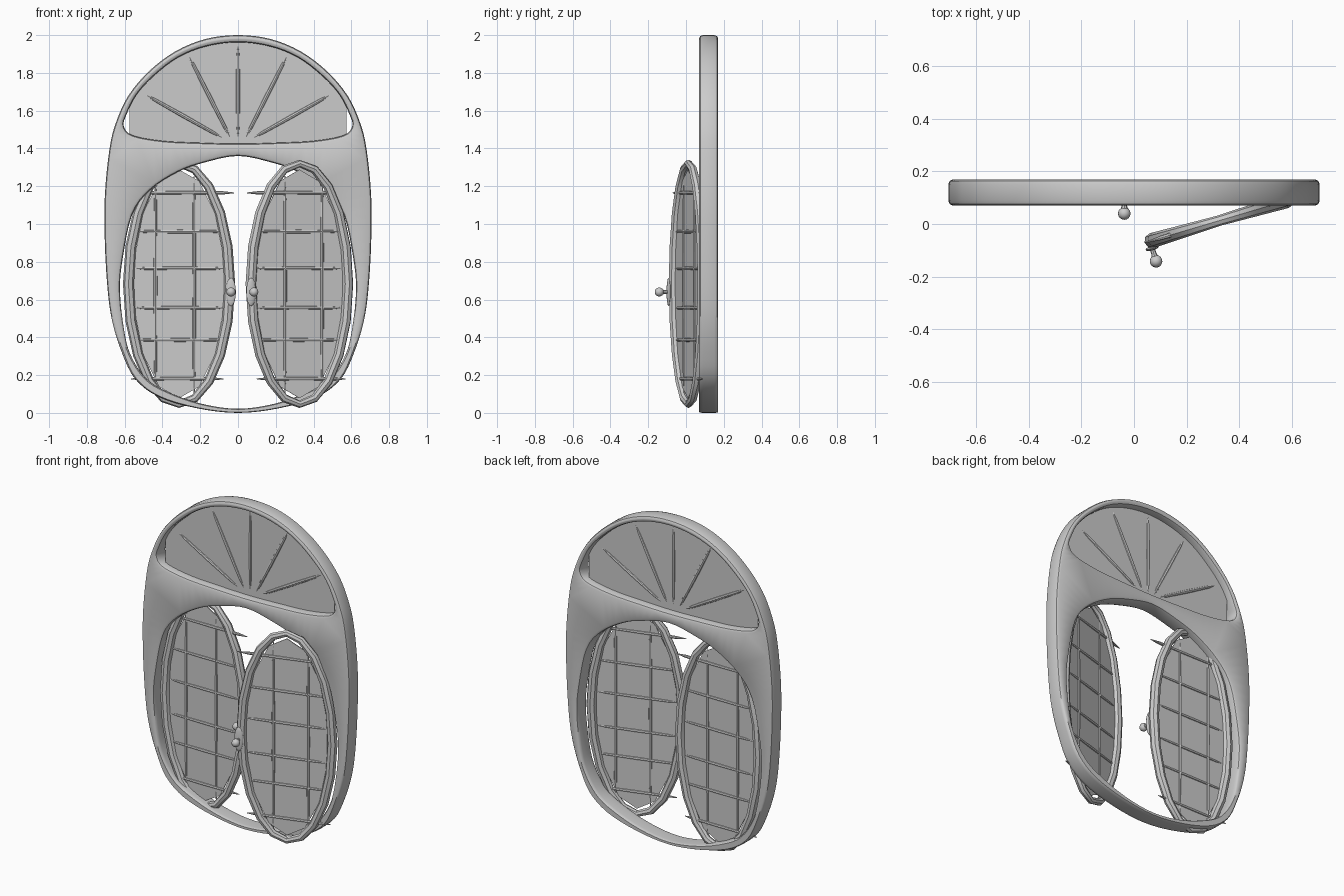
import bpy, bmesh, math
from mathutils import Matrix, Vector

cube = bpy.data.objects.get("Cube")
if cube:
    bpy.data.objects.remove(cube)

grey = bpy.data.materials.new("plain_grey")
grey.use_nodes = True
grey.diffuse_color = (0.6, 0.6, 0.6, 1)
grey.node_tree.nodes["Principled BSDF"].inputs["Base Color"].default_value = (0.6, 0.6, 0.6, 1)

MID = 0.12          # depth of the frame's middle plane


def finish(obj, matrix=None, angle=40):
    """Colour, place and smooth one part."""
    obj.data.materials.clear()
    obj.data.materials.append(grey)
    if matrix:
        obj.matrix_world = matrix
    bpy.ops.object.select_all(action="DESELECT")
    obj.select_set(True)
    bpy.context.view_layer.objects.active = obj
    bpy.ops.object.shade_smooth_by_angle(angle=math.radians(angle))
    return obj


def from_bmesh(name, bm, matrix=None):
    bmesh.ops.recalc_face_normals(bm, faces=bm.faces[:])
    mesh = bpy.data.meshes.new(name)
    bm.to_mesh(mesh)
    bm.free()
    obj = bpy.data.objects.new(name, mesh)
    bpy.context.collection.objects.link(obj)
    return finish(obj, matrix)


def tube(name, points, radii, cyclic=False, matrix=None):
    """Round bar along a path, with its own radius at each point."""
    curve = bpy.data.curves.new(name, "CURVE")
    curve.dimensions = "3D"
    curve.bevel_depth = 1
    curve.bevel_resolution = 2
    curve.use_fill_caps = not cyclic
    spline = curve.splines.new("POLY")
    spline.points.add(len(points) - 1)
    for target, p, r in zip(spline.points, points, radii):
        target.co = (*p, 1)
        target.radius = r
    spline.use_cyclic_u = cyclic
    obj = bpy.data.objects.new(name, curve)
    bpy.context.collection.objects.link(obj)
    bpy.ops.object.select_all(action="DESELECT")
    obj.select_set(True)
    bpy.context.view_layer.objects.active = obj
    bpy.ops.object.convert(target="MESH")
    return finish(bpy.context.view_layer.objects.active, matrix)


def spindle(name, start, end, r, matrix=None):
    a, b = Vector(start), Vector(end)
    steps = (0, 0.12, 0.5, 0.88, 1)
    radii = [r * k for k in (0.2, 0.8, 1, 0.8, 0.2)]
    return tube(name, [a.lerp(b, t) for t in steps], radii, matrix=matrix)


def mirrored_loop(half, steps=4):
    """Smooth closed outline from a right half that runs top to bottom."""
    pts = [Vector(p) for p in half]
    pts += [Vector((-p.x, p.y)) for p in pts[-2:0:-1]]
    n, out = len(pts), []
    for i in range(n):
        a, b, c, d = (pts[(i + k) % n] for k in (-1, 0, 1, 2))
        for s in range(steps):
            t = s / steps
            out.append(0.5 * (2 * b + (c - a) * t + (2 * a - 5 * b + 4 * c - d) * t ** 2
                              + (3 * b - a - 3 * c + d) * t ** 3))
    return out


def shrink(loop, amount, taper=True):
    """Move a clockwise outline towards its inside."""
    n, out = len(loop), []
    for i, p in enumerate(loop):
        t = (loop[(i + 1) % n] - loop[i - 1]).normalized()
        k = min(1, 0.25 + max(p.y, 0)) if taper else 1
        out.append(p + Vector((t.y, -t.x)) * amount * k)
    return out


def plate(name, loop, y, thick, matrix=None):
    bm = bmesh.new()
    face = bm.faces.new([bm.verts.new((p[0], y - thick / 2, p[1])) for p in loop])
    geo = bmesh.ops.extrude_face_region(bm, geom=[face])["geom"]
    bmesh.ops.translate(bm, vec=(0, thick, 0),
                        verts=[v for v in geo if isinstance(v, bmesh.types.BMVert)])
    return from_bmesh(name, bm, matrix)


# Frame: rounded slab with an arched fan opening and an oval door opening
outer = mirrored_loop([(0, 2), (.17, 1.98), (.33, 1.915), (.47, 1.81), (.58, 1.68),
                       (.645, 1.54), (.68, 1.4), (.705, 1.15), (.705, .9), (.69, .65),
                       (.665, .48), (.615, .32), (.545, .18), (.42, .085), (.22, .025), (0, 0)])
fan = mirrored_loop([(0, 1.962), (.17, 1.94), (.32, 1.88), (.45, 1.78), (.54, 1.68),
                     (.59, 1.58), (.605, 1.52), (.56, 1.47), (.4, 1.44), (.2, 1.43), (0, 1.425)])
door = mirrored_loop([(0, 1.36), (.18, 1.325), (.32, 1.275), (.465, 1.18), (.56, 1.05),
                      (.61, .82), (.625, .65), (.605, .45), (.57, .31), (.49, .185),
                      (.38, .115), (.2, .05), (0, .022)])
bm = bmesh.new()
levels = ((-.05, 1), (-.044, .3), (-.03, 0), (.03, 0), (.044, .3), (.05, 1))
caps = [[], []]
for loop, sign in ((outer, 1), (fan, -1), (door, -1)):
    rings = []
    for dy, k in levels:
        rings.append([bm.verts.new((p.x, MID + dy, p.y))
                      for p in shrink(loop, 0.016 * k * sign)])
    n = len(loop)
    for r, s in zip(rings, rings[1:]):
        for i in range(n):
            j = (i + 1) % n
            bm.faces.new((r[i], r[j], s[j], s[i]))
    for cap, ring in zip(caps, (rings[0], rings[-1])):
        cap += [bm.edges.get((ring[i - 1], ring[i])) for i in range(n)]
for cap in caps:
    bmesh.ops.triangle_fill(bm, edges=cap, use_beauty=True)
from_bmesh("frame", bm)

# Fan light: pane with the lower corners clear of the frame, and five rays
pane = [(max(-.575, min(.575, p.x)), p.y) for p in shrink(fan, -0.008, False)]
plate("fan_pane", pane, MID, 0.006)
spindle("fan_ray_centre", (0, MID, 1.455), (0, MID, 1.95), 0.012)
for side, word in ((1, "left"), (-1, "right")):
    spindle("fan_ray_steep_" + word, (side * .04, MID, 1.455), (side * .26, MID, 1.89), 0.012)
    spindle("fan_ray_low_" + word, (side * .08, MID, 1.455), (side * .49, MID, 1.685), 0.012)


def ellipse(a, b, n):
    return [(a * math.sin(math.tau * i / n), b * math.cos(math.tau * i / n)) for i in range(n)]


def ball(name, centre, scale, matrix, seg=16):
    bm = bmesh.new()
    bmesh.ops.create_uvsphere(bm, u_segments=seg, v_segments=seg // 2, radius=1,
                              matrix=Matrix.Translation(centre) @ Matrix.Diagonal((*scale, 1)))
    return from_bmesh(name, bm, matrix)


def shutter(word, side, centre, angle):
    """Oval lattice shutter; the knob sits on the edge next to the middle."""
    m = Matrix.Translation(centre) @ Matrix.Rotation(math.radians(angle), 4, "Z")
    rim = ellipse(.268, .637, 20)
    radii = [.02 + .009 * abs(x) / .268 for x, z in rim]
    tube("shutter_rim_" + word, [(x, 0, z) for x, z in rim], radii, True, m)
    plate("shutter_pane_" + word, ellipse(.243, .605, 14), 0, 0.006, m)
    # lattice bars
    for x in (-.08, .125):
        spindle("upright_bar_" + word, (side * x, 0, -.59), (side * x, 0, .57), 0.011, m)
    for z in (1.165, .96, .765, .556, .386, .18):
        shift = -.045 if z > 1 else (.01 if z < .3 else -.005)
        spindle("cross_bar_" + word, (side * (shift - .245), 0, z - centre[2]),
                (side * (shift + .245), 0, z - centre[2]), 0.011, m)
    # knob with backplate
    kx, kz = side * -.275, .64 - centre[2]
    ball("knob_backplate_" + word, (kx, -.028, kz), (.026, .009, .075), m)
    tube("knob_neck_" + word, [(kx, -.025, kz), (kx, -.05, kz), (kx, -.075, kz)],
         (.01, .01, .018), matrix=m)
    ball("knob_" + word, (kx, -.08, kz), (.024, .024, .024), m)


shutter("left", 1, (.325, .013, .683), 16.5)
shutter("right", -1, (-.312, MID, .683), 0)
